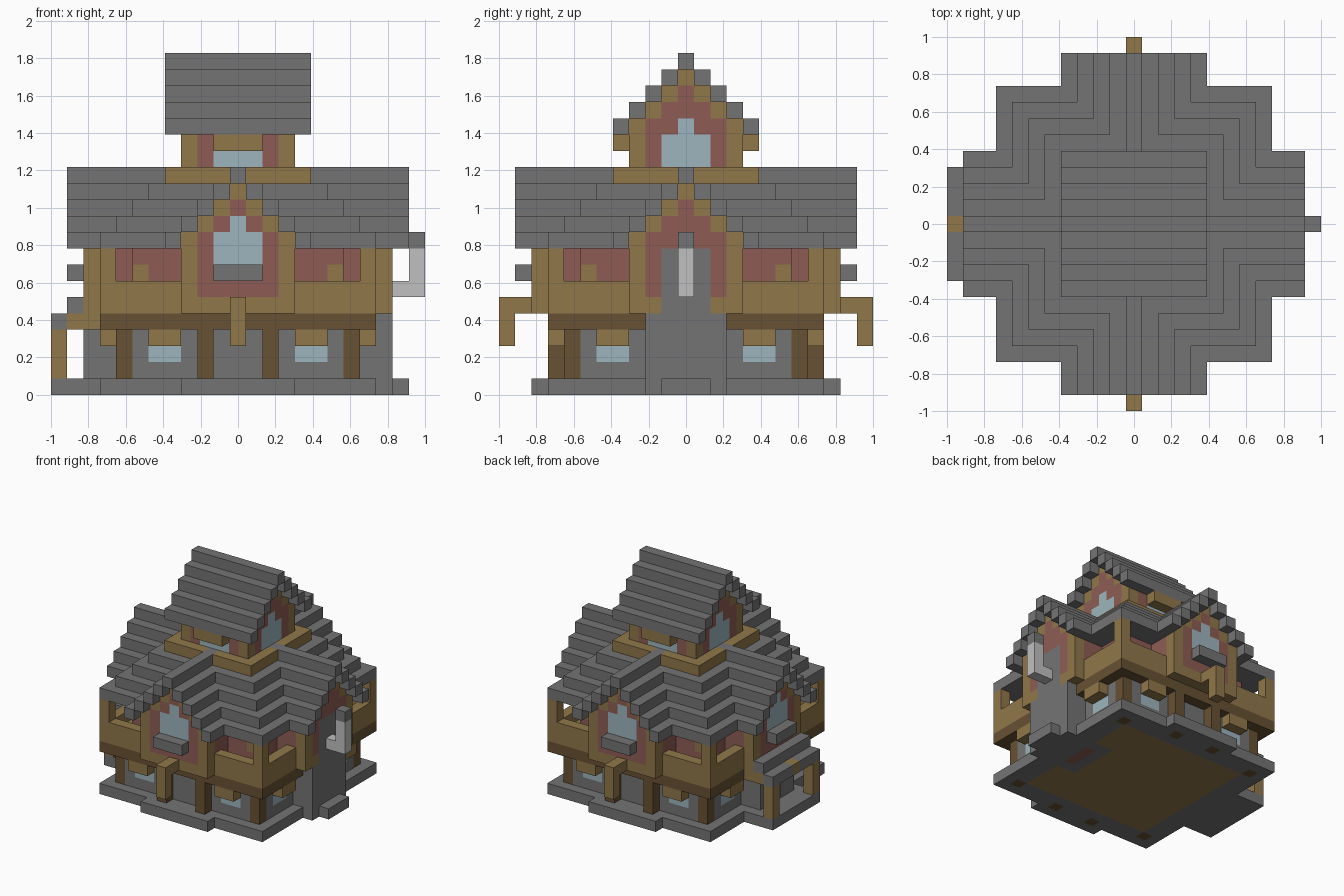
import bpy, bmesh
from mathutils import Vector

U = 2 / 23          # size of one block
ALL = (0, 1, 2, 3)  # quarter turns: front, left, back, right
FRONT_BACK = (0, 2)

if bpy.data.objects.get("Cube"):
    bpy.data.objects.remove(bpy.data.objects["Cube"], do_unlink=True)

COLOURS = {
    "stone grey": (0.175, 0.175, 0.175),
    "plank brown": (0.28, 0.185, 0.068),
    "log brown": (0.137, 0.083, 0.033),
    "brick red": (0.27, 0.108, 0.088),
    "window blue": (0.34, 0.46, 0.51),
    "pipe white": (0.53, 0.53, 0.53),
}
GREY, BROWN, LOG, RED, BLUE, WHITE = COLOURS
materials = {}
for name, rgb in COLOURS.items():
    mat = bpy.data.materials.new(name)
    mat.use_nodes = True
    mat.diffuse_color = (*rgb, 1)
    bsdf = mat.node_tree.nodes["Principled BSDF"]
    bsdf.inputs["Base Color"].default_value = (*rgb, 1)
    bsdf.inputs["Roughness"].default_value = 0.9
    materials[name] = mat

cells = {}  # block position -> (part, colour)


def span(v):
    return range(v[0], v[1] + 1) if isinstance(v, tuple) else (v,)


def box(part, colour, xs, ys, zs, turns=(0,)):
    """Fill a box of blocks, repeated at quarter turns; no colour empties it."""
    for x in span(xs):
        for y in span(ys):
            for z in span(zs):
                for t in turns:
                    px, py = x, y
                    for _ in range(t):
                        px, py = -py, px
                    if colour:
                        cells[px, py, z] = (part, colour)
                    else:
                        cells.pop((px, py, z), None)


def square(part, colour, r, zs):
    box(part, colour, (-r, r), (-r, r), zs)


def pair(part, colour, a, b, ys, zs, turns=ALL):
    """The same box on both sides of the centre line."""
    box(part, colour, (a, b), ys, zs, turns)
    box(part, colour, (-b, -a), ys, zs, turns)


def gable(part, base, depth, turns):
    """Stepped gable wall: plank frame, brick infill, pointed window."""
    for k in range(4):
        w = 3 - k
        box(part, BROWN, (-w, w), depth, base + k, turns)
        if k < 3:
            inner = w - 1
            box(part, RED, (-inner, inner), depth, base + k, turns)


# Base slab, with floor and hearth underneath
square("base", GREY, 8, 0)
box("base", GREY, (-3, 3), -9, 0, FRONT_BACK)
box("base", GREY, 9, (-2, 2), 0)
box("base", GREY, 10, (-1, 1), 0)
box("base", GREY, (-11, -9), (-3, 3), 0)
square("floor", BROWN, 6, 0)
box("base", GREY, (5, 6), (-2, 2), 0)
box("hearth", RED, 6, (-1, 1), 0)

# Ground floor walls, windows, awnings and posts
square("ground_wall", GREY, 7, (1, 3))
pair("ground_window", BLUE, 4, 5, -7, 2)
pair("window_awning", BROWN, 4, 5, -8, 3)
pair("corner_post", LOG, 7, 7, -7, (0, 3), FRONT_BACK)
pair("entry_post", LOG, 2, 2, -8, (0, 3), FRONT_BACK)
square("floor_beam", LOG, 8, 4)

# Upper floor with corner balconies
square("balcony", BROWN, 8, (5, 6))
square("balcony", None, 7, 6)
square("upper_wall", RED, 6, (6, 8))
box("bay", RED, (-3, 3), (-9, -6), (6, 8), ALL)
box("bay", BROWN, (-3, 3), -9, (5, 8), ALL)
box("bay", BROWN, (-3, 3), -8, (5, 6), ALL)
box("bay", RED, (-2, 2), -9, (6, 8), ALL)
pair("balcony_post", BROWN, 8, 8, -8, (6, 8), FRONT_BACK)
pair("balcony_block", BROWN, 6, 6, -6, 7, FRONT_BACK)

# Cross roof: shrinking square with four gabled arms
for k in range(5):
    z, w = 9 + k, 4 - k
    if k < 4:
        square("main_roof", GREY, 8 - k, z)
    box("main_roof", GREY, (-w, w), (-9, -4), z, ALL)
    pair("main_roof", GREY, w, w, -10, z)
gable("gable", 9, -9, ALL)

# Bay windows and sills on three sides
WINDOWED = (0, 2, 3)
box("bay_window", BLUE, (-1, 1), -9, (7, 9), WINDOWED)
box("bay_window", BLUE, 0, -9, 10, WINDOWED)
box("window_sill", GREY, (-1, 1), -10, 7, WINDOWED)

# Hanging brackets front and back
box("bracket", BROWN, 0, (-11, -10), 5, FRONT_BACK)
box("bracket", BROWN, 0, -11, (3, 4), FRONT_BACK)

# Chimney with elbow pipe
box("chimney", GREY, (8, 9), (-2, 2), (1, 4))
box("chimney", GREY, (8, 9), (-1, 1), (5, 8))
box("pipe", WHITE, (10, 11), 0, 6)
box("pipe", WHITE, 11, 0, (7, 8))
box("pipe_cap", GREY, 11, 0, 9)

# Porch and door
box("porch_wall", GREY, (-9, -8), (-2, 2), (1, 3))
box("door_recess", None, -9, 0, (1, 2))
box("door", LOG, -8, 0, (1, 2))
box("porch_beam", BROWN, -9, (-3, 3), 4)
for y in (-3, 3):
    box("porch_beam", BROWN, -10, y, 4)
    box("porch_post", BROWN, -11, y, (1, 3))
box("porch_roof", GREY, -11, (-3, 3), 4)
box("porch_roof", GREY, -10, (-3, 3), 5)
box("porch_bracket", BROWN, (-11, -10), 0, 4)

# Tower
square("tower_ledge", BROWN, 4, 13)
box("main_roof", GREY, 0, -4, 13, ALL)
square("tower_wall", BROWN, 3, (14, 15))
box("tower_wall", RED, (-2, 2), -3, (14, 15), ALL)
box("tower_lintel", BROWN, (-1, 1), -3, 15, FRONT_BACK)
box("tower_window", BLUE, (-1, 1), -3, 14, FRONT_BACK)
box("tower_lintel", BROWN, (-1, 1), -4, 15, FRONT_BACK)
box("tower_window", BLUE, (-1, 1), -3, (14, 15), (1, 3))

# Tower roof along the x axis
for k in range(5):
    w = 4 - k
    box("tower_roof", GREY, (-3, 3), (-w, w), 16 + k)
    for y in (-w, w):
        box("tower_roof", GREY, (-4, 4), y, 16 + k)
gable("tower_gable", 16, -3, (1, 3))
box("tower_window", BLUE, 0, -3, 16, (1, 3))

# Turn the blocks into one object per part, keeping outer faces only
DIRECTIONS = [Vector(d) for d in ((1, 0, 0), (-1, 0, 0), (0, 1, 0),
                                  (0, -1, 0), (0, 0, 1), (0, 0, -1))]
parts = {}
for pos, (part, colour) in cells.items():
    parts.setdefault(part, []).append((Vector(pos), colour))

for part, blocks in parts.items():
    used = sorted({colour for _, colour in blocks})
    bm = bmesh.new()
    for pos, colour in blocks:
        centre = pos + Vector((0, 0, 0.5))
        for d in DIRECTIONS:
            if tuple(int(c) for c in pos + d) in cells:
                continue
            a = Vector((d.y, d.z, d.x)) / 2
            b = d.cross(a)
            mid = centre + d / 2
            face = bm.faces.new([bm.verts.new((mid + o) * U)
                                 for o in (-a - b, a - b, a + b, b - a)])
            face.material_index = used.index(colour)
    if not bm.faces:
        bm.free()
        continue
    bmesh.ops.remove_doubles(bm, verts=bm.verts, dist=U / 50)
    bmesh.ops.dissolve_limit(bm, angle_limit=0.02, verts=bm.verts,
                             edges=bm.edges, delimit={'MATERIAL'})
    mesh = bpy.data.meshes.new(part)
    bm.to_mesh(mesh)
    bm.free()
    for colour in used:
        mesh.materials.append(materials[colour])
    bpy.context.collection.objects.link(bpy.data.objects.new(part, mesh))
